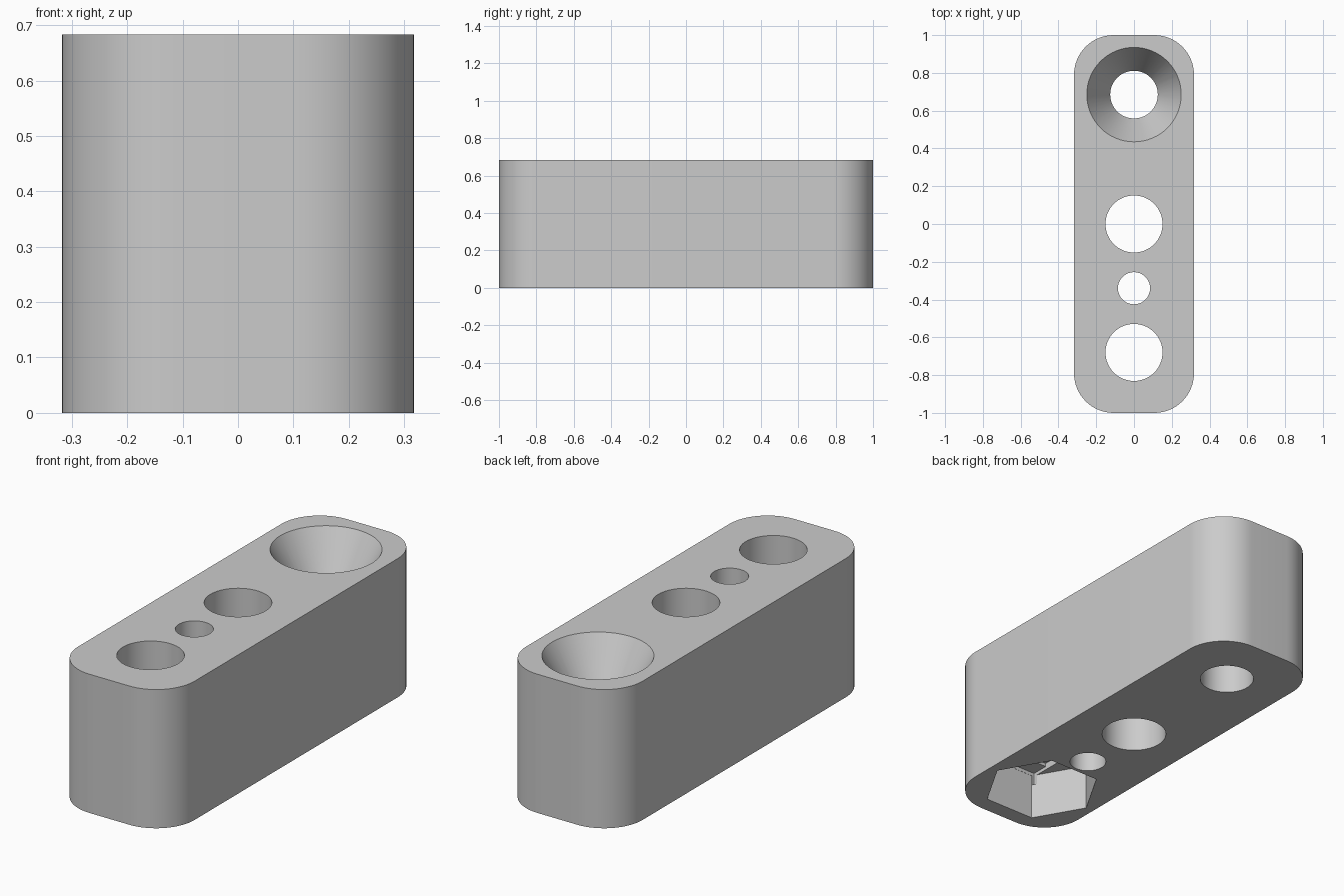
import bpy, bmesh, math

if "Cube" in bpy.data.objects:
    bpy.data.objects.remove(bpy.data.objects["Cube"], do_unlink=True)

HALF_X, HALF_Y, HEIGHT, CORNER = 0.3175, 1.0, 0.683, 0.21
SINK_Y, NUT_Y, BOLT_R = 0.685, -0.68, 0.151

grey = bpy.data.materials.new("plain_grey")
grey.use_nodes = True
grey.diffuse_color = (0.6, 0.6, 0.6, 1)
grey.node_tree.nodes["Principled BSDF"].inputs["Base Color"].default_value = (0.6, 0.6, 0.6, 1)


def loft(name, rings):
    """Solid through stacked rings, each given as (outline, z)."""
    bm = bmesh.new()
    loops = [[bm.verts.new((x, y, z)) for x, y in outline] for outline, z in rings]
    n = len(loops[0])
    for low, high in zip(loops, loops[1:]):
        for i in range(n):
            j = (i + 1) % n
            bm.faces.new((low[i], low[j], high[j], high[i]))
    bm.faces.new(loops[0][::-1])
    bm.faces.new(loops[-1])
    bmesh.ops.recalc_face_normals(bm, faces=bm.faces)
    mesh = bpy.data.meshes.new(name)
    bm.to_mesh(mesh)
    bm.free()
    mesh.materials.append(grey)
    obj = bpy.data.objects.new(name, mesh)
    bpy.context.collection.objects.link(obj)
    return obj


def ring(y, r, n=64):
    return [(r * math.cos(math.tau * i / n), y + r * math.sin(math.tau * i / n))
            for i in range(n)]


def box(y, hx, hy):
    return [(-hx, y - hy), (hx, y - hy), (hx, y + hy), (-hx, y + hy)]


def rounded(hx, hy, r, steps=16):
    pts = []
    for k, (sx, sy) in enumerate([(1, 1), (-1, 1), (-1, -1), (1, -1)]):
        for i in range(steps + 1):
            a = math.pi / 2 * (k + i / steps)
            pts.append((sx * (hx - r) + r * math.cos(a), sy * (hy - r) + r * math.sin(a)))
    return pts


# Rounded block
body = loft("drilled_block", [(rounded(HALF_X, HALF_Y, CORNER), 0),
                              (rounded(HALF_X, HALF_Y, CORNER), HEIGHT)])

# Straight through holes
cutters = [loft("hole_cutter", [(ring(y, r), -0.1), (ring(y, r), HEIGHT + 0.1)])
           for y, r in [(0, BOLT_R), (-0.34, 0.085), (NUT_Y, BOLT_R)]]

# Countersunk hole
sink_depth, small, large = 0.22, 0.126, 0.25
grow = (large - small) / sink_depth
cutters.append(loft("countersink_cutter", [
    (ring(SINK_Y, small), -0.1),
    (ring(SINK_Y, small), HEIGHT - sink_depth),
    (ring(SINK_Y, large + grow * 0.05), HEIGHT + 0.05)]))

# Hexagonal nut pocket with a stepped ceiling around the bolt hole
depth, step, hex_r = 0.23, 0.017, 0.275
flat = hex_r * math.cos(math.pi / 6)
cutters.append(loft("nut_cutter", [(ring(NUT_Y, hex_r, 6), -0.1),
                                   (ring(NUT_Y, hex_r, 6), depth)]))
for hy, top in [(flat - 0.001, depth + step), (BOLT_R, depth + 2 * step)]:
    hx = hex_r / 2 if hy > BOLT_R else BOLT_R
    cutters.append(loft("step_cutter", [(box(NUT_Y, BOLT_R, hy), depth - 0.05),
                                        (box(NUT_Y, BOLT_R, hy), top)]))

# Cut everything, then drop the cutters
bpy.ops.object.select_all(action="DESELECT")
body.select_set(True)
bpy.context.view_layer.objects.active = body
for cutter in cutters:
    cutter.hide_render = True
    mod = body.modifiers.new("cut", "BOOLEAN")
    mod.operation, mod.solver, mod.object = "DIFFERENCE", "EXACT", cutter
    bpy.ops.object.modifier_apply(modifier=mod.name)
    bpy.data.objects.remove(cutter, do_unlink=True)

bpy.ops.object.shade_smooth_by_angle(angle=math.radians(25))
